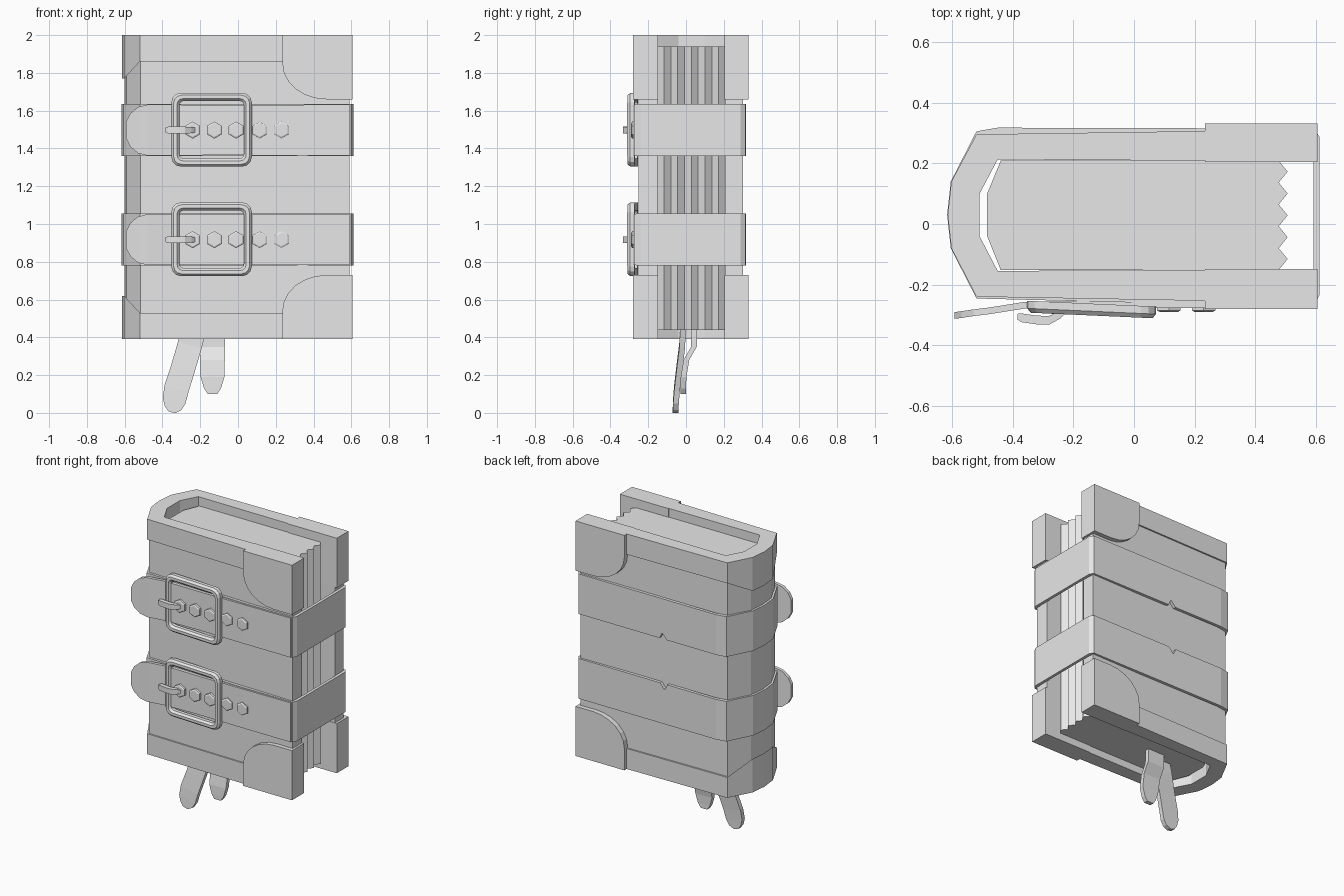
import bpy, bmesh, math
from mathutils import Vector

cube = bpy.data.objects.get("Cube")
if cube:
    bpy.data.objects.remove(cube, do_unlink=True)

GREY = (0.8, 0.8, 0.8, 1)
mat = bpy.data.materials.new("plain grey")
mat.use_nodes = True
mat.diffuse_color = GREY
mat.node_tree.nodes["Principled BSDF"].inputs["Base Color"].default_value = GREY


def loft(name, rings, wrap=False):
    """Skin closed rings of points; cap the ends, or join last to first."""
    bm = bmesh.new()
    loops = [[bm.verts.new(p) for p in r] for r in rings]
    n = len(loops[0])
    pairs = list(zip(loops, loops[1:])) + ([(loops[-1], loops[0])] if wrap else [])
    for a, b in pairs:
        for i in range(n):
            j = (i + 1) % n
            bm.faces.new((a[i], a[j], b[j], b[i]))
    if not wrap:
        bm.faces.new(loops[0])
        bm.faces.new(loops[-1])
    bmesh.ops.recalc_face_normals(bm, faces=bm.faces)
    me = bpy.data.meshes.new(name)
    bm.to_mesh(me)
    bm.free()
    me.materials.append(mat)
    ob = bpy.data.objects.new(name, me)
    bpy.context.collection.objects.link(ob)
    return ob


def ribbon(name, rows, width_dir, thick_dir):
    """Flat strip through rows of (centre, half width, half thickness)."""
    w, t = Vector(width_dir).normalized(), Vector(thick_dir)
    return loft(name, [[Vector(c) + w * hw * a + t * ht * b
                        for a, b in ((-1, -1), (1, -1), (1, 1), (-1, 1))]
                       for c, hw, ht in rows])


def at_z(points, z):
    return [(x, y, z) for x, y in points]


def cut(ob, name, location, rotation=0):
    """Small three-sided nick along the y axis."""
    tri = [(-0.035, -0.01), (0.035, -0.01), (0.01, 0.04)]
    s, c = math.sin(rotation), math.cos(rotation)
    tool = loft(name, [[(x * c - z * s, y, x * s + z * c) for x, z in tri]
                       for y in (-0.02, 0.02)])
    tool.location = location
    tool.hide_render = True
    tool.hide_set(True)
    mod = ob.modifiers.new("nick", "BOOLEAN")
    mod.operation = "DIFFERENCE"
    mod.object = tool


MID = 1.195     # middle height of the book
BOTTOM, TOP = 0.39, 2.0

# Cover: U-shaped shell, open on the right
inner = [(0.59, 0.207), (-0.45, 0.213), (-0.51, 0.1), (-0.51, -0.04),
         (-0.45, -0.155), (0.59, -0.15)]
outer = [(0.59, -0.252), (-0.515, -0.23), (-0.59, -0.08), (-0.602, 0.03),
         (-0.59, 0.14), (-0.515, 0.285), (0.59, 0.302)]
loft("cover", [at_z(inner + outer, z) for z in (BOTTOM + .005, TOP - .005)])

# Raised end bands, deeper around the spine
trim = [(0.595, -0.26), (-0.52, -0.24), (-0.603, -0.08), (-0.615, 0.03),
        (-0.603, 0.14), (-0.52, 0.296), (0.595, 0.312)]
outline = inner + trim
for name, end, sign in (("top_band", TOP, -1), ("bottom_band", BOTTOM, 1)):
    edge = [(x, y, end + sign * (0.23 if x < -0.55 else 0.14)) for x, y in outline]
    loft(name, [at_z(outline, end), edge])

# Corner guards on both boards, top and bottom
arc = [(0.235 + 0.235 * (1 - math.cos(a)), 1.85 - 0.19 * math.sin(a))
       for a in (math.radians(90 * i / 6) for i in range(7))]
guard = [(0.605, 2.0), (0.235, 2.0)] + arc + [(0.605, 1.66)]
for side, y0, y1 in (("front", -0.28, -0.148), ("back", 0.205, 0.332)):
    for level, flip in (("top", 1), ("bottom", -1)):
        loft(f"{side}_{level}_corner",
             [[(x, y, MID + flip * (z - MID)) for x, z in guard] for y in (y0, y1)])

# Page block with a zigzag fore edge
teeth = 10
fore = [(0.478 if i % 2 == 0 else 0.507, -0.152 + 0.361 * i / teeth)
        for i in range(teeth + 1)]
pages = fore + [(-0.44, 0.209), (-0.485, 0.1), (-0.485, -0.04), (-0.44, -0.152)]
loft("pages", [at_z(pages, z) for z in (0.44, 1.94)])

# Page markers hanging below
ribbon("long_marker", [((x, y, z), w, 0.015) for x, y, z, w in (
    (-0.22, -0.015, 0.5, 0.065), (-0.255, -0.02, 0.36, 0.065),
    (-0.29, -0.035, 0.24, 0.065), (-0.325, -0.048, 0.13, 0.066),
    (-0.338, -0.053, 0.065, 0.062), (-0.344, -0.055, 0.025, 0.045),
    (-0.35, -0.056, 0.003, 0.018))], (1, 0, -0.25), (0, 1, 0))
ribbon("short_marker", [((-0.135, y, z), w, 0.015) for y, z, w in (
    (0.045, 0.5, 0.065), (0.042, 0.35, 0.065), (0.002, 0.28, 0.065),
    (-0.013, 0.19, 0.063), (-0.015, 0.13, 0.045), (-0.015, 0.1, 0.025))],
    (1, 0, 0), (0, 1, 0))

# Belt loop outline with chamfered right corners
belt = [(0.597, -0.265), (0.235, -0.265), (-0.52, -0.246), (-0.605, -0.08),
        (-0.617, 0.03), (-0.605, 0.14), (-0.52, 0.306), (-0.45, 0.318),
        (0.595, 0.315), (0.612, 0.288), (0.612, -0.235)]
lining = [(x * 0.968, 0.025 + (y - 0.025) * 0.93) for x, y in belt]


def rounded(inset, y, zc):
    """Rounded rectangle ring, slightly turned toward the spine."""
    hx, hz, r = 0.213 - inset, 0.195 - inset, 0.05 - inset * 0.6
    pts = []
    for k, (sx, sz) in enumerate(((1, 1), (-1, 1), (-1, -1), (1, -1))):
        for i in range(4):
            a = math.radians(90 * k + 30 * i)
            x = sx * (hx - r) + r * math.cos(a)
            z = sz * (hz - r) + r * math.sin(a)
            pts.append((x - 0.14, y - 0.045 * x, zc + z))
    return pts


for label, zc in (("upper", 1.497), ("lower", 0.917)):
    lo, hi = zc - 0.1375, zc + 0.1375
    strap = loft(f"{label}_strap", [at_z(belt, lo), at_z(belt, hi),
                                    at_z(lining, hi), at_z(lining, lo)], wrap=True)
    cut(strap, f"{label}_front_nick", (0.34, -0.265, lo))
    cut(strap, f"{label}_back_nick", (-0.05, 0.315, lo if label == "upper" else hi),
        0 if label == "upper" else math.pi)

    # Free end running through the buckle and lifting off the spine side
    ribbon(f"{label}_strap_tongue", [((x, y, zc), w, 0.011) for x, y, w in (
        (-0.592, -0.302, 0.045), (-0.57, -0.299, 0.088), (-0.53, -0.293, 0.122),
        (-0.48, -0.287, 0.135), (-0.36, -0.268, 0.135), (-0.1, -0.265, 0.132),
        (0.235, -0.266, 0.134), (0.59, -0.264, 0.135))], (0, 0, 1), (0, 1, 0))

    # Buckle frame
    section = ((0, -0.263), (0, -0.288), (0.012, -0.302), (0.03, -0.302),
               (0.042, -0.288), (0.042, -0.263))
    loft(f"{label}_buckle", [rounded(i, y, zc + 0.002) for i, y in section], wrap=True)

    # Buckle prong
    ribbon(f"{label}_prong", [((x, y, zc), w, w * 0.8) for x, y, w in (
        (-0.385, -0.306, 0.012), (-0.37, -0.31, 0.018), (-0.32, -0.317, 0.018),
        (-0.28, -0.318, 0.018), (-0.245, -0.3, 0.016), (-0.225, -0.285, 0.012))],
        (0, 0, 1), (0, 1, 0))

    # Hexagonal eyelets
    for n, x in enumerate((-0.24, -0.125, -0.01, 0.115, 0.23)):
        front = -0.297 if n < 3 else -0.29
        loft(f"{label}_eyelet_{n + 1}",
             [[(x + r * math.sin(a), y, zc + r * math.cos(a))
               for a in (math.radians(60 * i) for i in range(6))]
              for r, y in ((0.045, -0.262), (0.045, front + 0.005), (0.036, front))])
